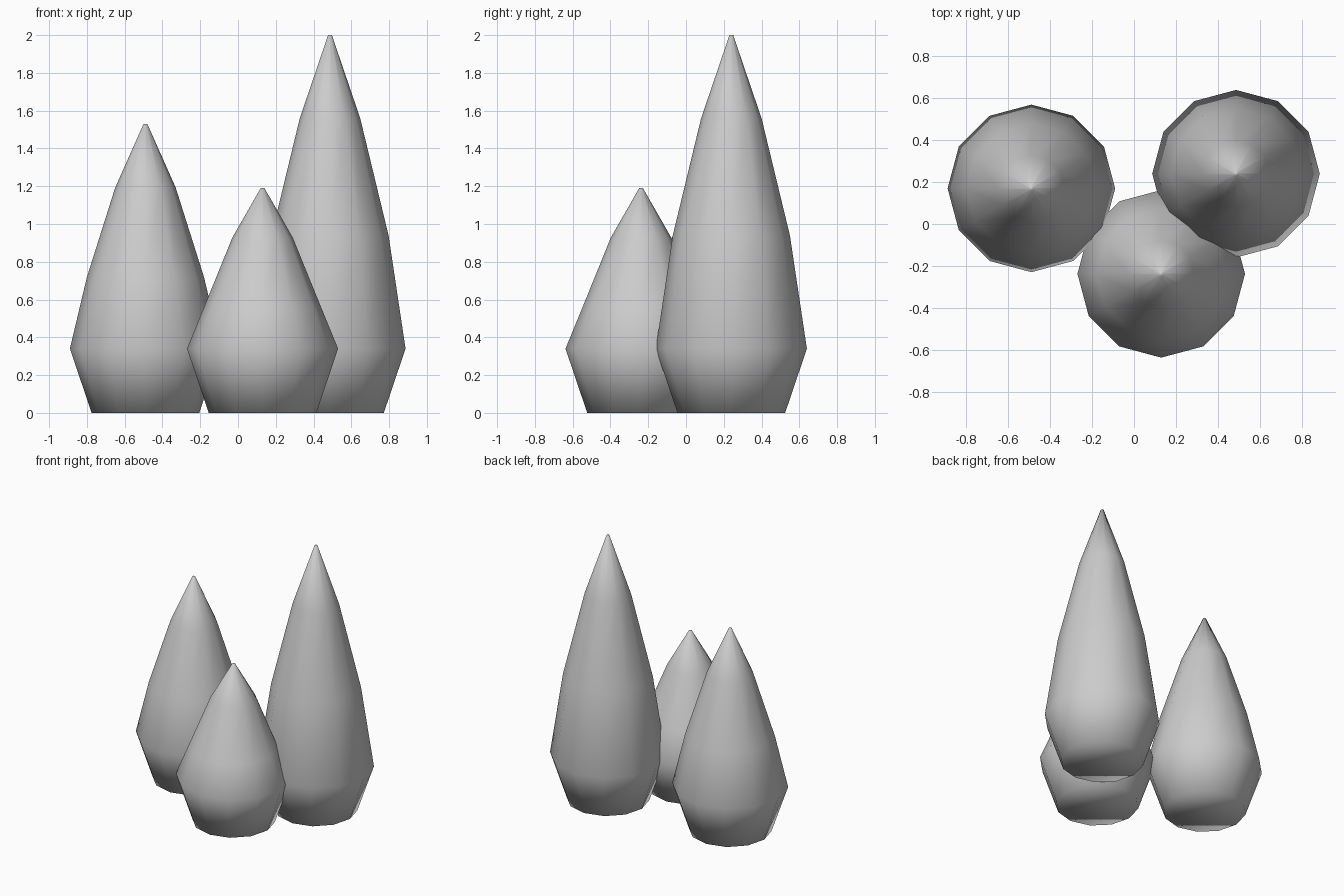
import bpy
import bmesh
from math import cos, sin, tau

if "Cube" in bpy.data.objects:
    bpy.data.objects.remove(bpy.data.objects["Cube"], do_unlink=True)

SIDES = 12
GREY = (0.6, 0.6, 0.6, 1.0)

# Single matte grey
grey = bpy.data.materials.new("light_grey")
grey.use_nodes = True
grey.diffuse_color = GREY
grey.node_tree.nodes["Principled BSDF"].inputs["Base Color"].default_value = GREY


def spire(name, x, y, height):
    """Twelve-sided teardrop: fixed belly, upper rings scaled to the height."""
    profile = [(0.285, 0.0), (0.4, 0.34), (0.31, 0.47 * height),
               (0.16, 0.78 * height), (0.01, height)]
    bm = bmesh.new()
    rings = [[bm.verts.new((r * cos(tau * i / SIDES), r * sin(tau * i / SIDES), z))
              for i in range(SIDES)] for r, z in profile]
    for low, high in zip(rings, rings[1:]):
        for i in range(SIDES):
            j = (i + 1) % SIDES
            bm.faces.new((low[i], low[j], high[j], high[i]))
    # Closed base and tiny blunt tip
    bm.faces.new(rings[0][::-1])
    bm.faces.new(rings[-1])
    for face in bm.faces:
        face.smooth = True
    mesh = bpy.data.meshes.new(name)
    bm.to_mesh(mesh)
    bm.free()
    mesh.materials.append(grey)
    obj = bpy.data.objects.new(name, mesh)
    obj.location = (x, y, 0)
    bpy.context.collection.objects.link(obj)
    return obj


# Cluster of three spires
spire("tall_spire", 0.487, 0.24, 2.0)
spire("medium_spire", -0.49, 0.17, 1.53)
spire("short_spire", 0.13, -0.238, 1.19)
